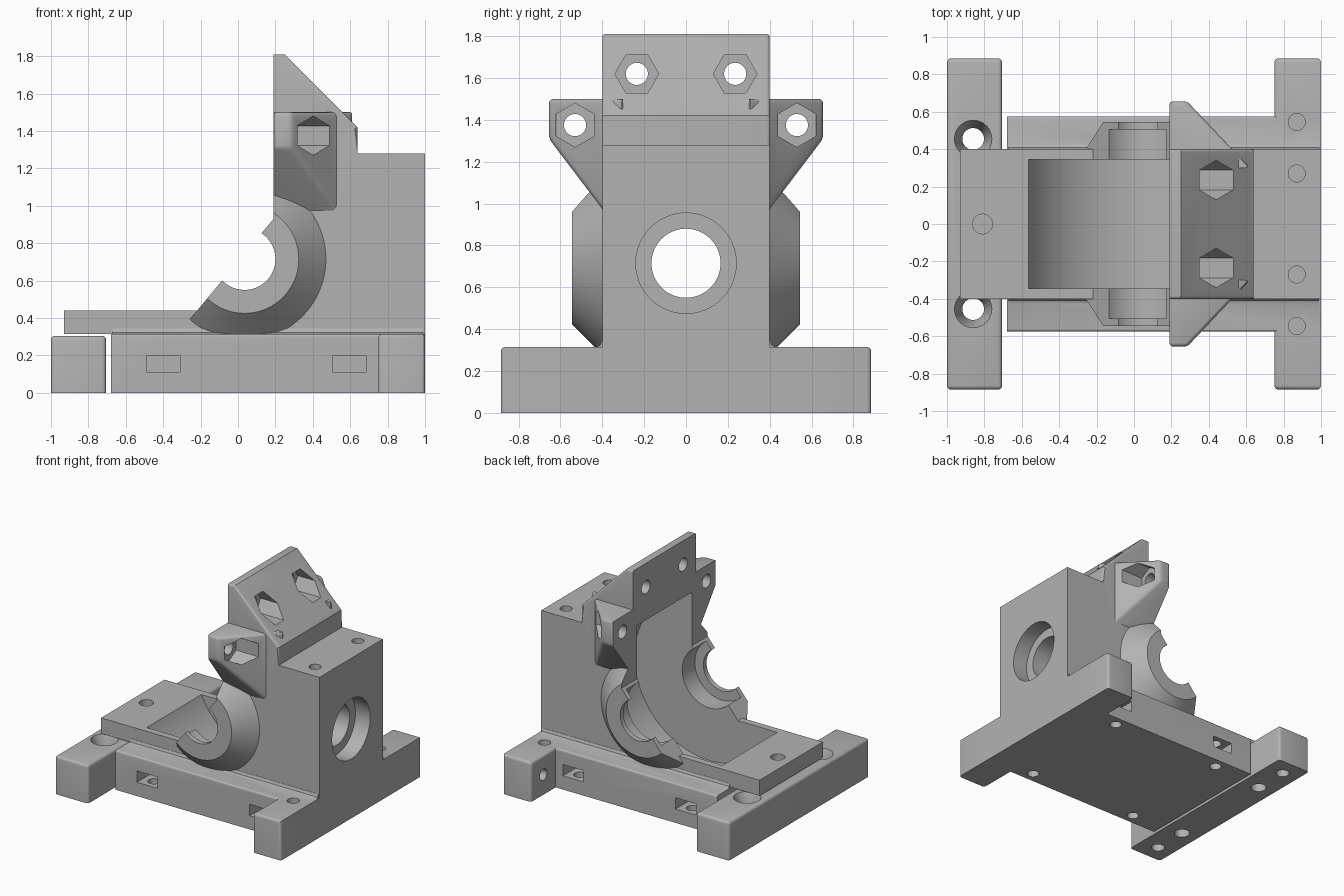
import bpy, bmesh, math

cube = bpy.data.objects.get("Cube")
if cube:
    bpy.data.objects.remove(cube, do_unlink=True)

GREY = bpy.data.materials.new("plain grey")
GREY.use_nodes = True
GREY.diffuse_color = (0.45, 0.45, 0.45, 1)
GREY.node_tree.nodes["Principled BSDF"].inputs["Base Color"].default_value = (0.45, 0.45, 0.45, 1)

CX, CZ = 0.035, 0.715      # centre of the main bore
SIDES = (-1, 1)


def place(axis, u, v, d):
    return {"x": (d, u, v), "y": (u, d, v), "z": (u, v, d)}[axis]


def loft(name, axis, ring_a, a, ring_b, b, bevel=0, rule=None):
    """Solid between two matching outlines, optionally rounding edges chosen by rule."""
    bm = bmesh.new()
    va = [bm.verts.new(place(axis, u, v, a)) for u, v in ring_a]
    vb = [bm.verts.new(place(axis, u, v, b)) for u, v in ring_b]
    n = len(va)
    bm.faces.new(va)
    bm.faces.new(vb)
    for i in range(n):
        j = (i + 1) % n
        bm.faces.new((va[i], va[j], vb[j], vb[i]))
    bmesh.ops.recalc_face_normals(bm, faces=bm.faces)
    if bevel:
        edges = [e for e in bm.edges if rule((e.verts[0].co + e.verts[1].co) / 2)]
        bmesh.ops.bevel(bm, geom=edges, offset=bevel, segments=4, profile=0.5, affect="EDGES")
    mesh = bpy.data.meshes.new(name)
    bm.to_mesh(mesh)
    bm.free()
    mesh.materials.append(GREY)
    ob = bpy.data.objects.new(name, mesh)
    bpy.context.collection.objects.link(ob)
    return ob


def prism(name, axis, pts, a, b, bevel=0, rule=None):
    return loft(name, axis, pts, a, pts, b, bevel, rule)


def box(name, x, y, z, bevel=0, rule=None):
    pts = [(x[0], y[0]), (x[1], y[0]), (x[1], y[1]), (x[0], y[1])]
    return prism(name, "z", pts, z[0], z[1], bevel, rule)


def ring(u, v, r, n=48, turn=0):
    return [(u + r * math.cos(turn + math.tau * i / n), v + r * math.sin(turn + math.tau * i / n))
            for i in range(n)]


def rod(axis, u, v, r, a, b, n=32, turn=0):
    return prism("cutter", axis, ring(u, v, r, n, turn), a, b)


def combine(target, tool, operation="DIFFERENCE"):
    mod = target.modifiers.new("combine", "BOOLEAN")
    mod.operation = operation
    mod.solver = "EXACT"
    mod.object = tool
    bpy.context.view_layer.objects.active = target
    bpy.ops.object.modifier_apply(modifier=mod.name)
    bpy.data.objects.remove(tool, do_unlink=True)


# Main body: shelf, cradle and stepped tower
profile = [(-0.93, 0.315), (-0.93, 0.44), (0.19, 0.44), (0.19, 1.81), (0.25, 1.81), (0.64, 1.42),
           (0.64, 1.28), (1, 1.28), (1, 0), (-0.68, 0), (-0.68, 0.315)]
body = prism("bearing_block", "y", profile, -0.4, 0.4, 0.015,
             lambda c: abs(c.y) > 0.39 and c.z > 1.3 and c.x > 0.2)

# Base plate and foot
combine(body, box("base_plate", (-0.68, 1), (-0.575, 0.575), (0, 0.315), 0.015,
                  lambda c: c.z > 0.3 and abs(c.y) > 0.5), "UNION")
combine(body, box("foot", (0.75, 1), (-0.885, 0.885), (0, 0.315), 0.022,
                  lambda c: c.z > 0.1 and abs(c.y) > 0.8 or c.z > 0.3 and c.x < 0.8), "UNION")

for s in SIDES:
    # Small fillet between base plate and body
    combine(body, prism("fillet", "x", [(s * 0.38, 0.3), (s * 0.43, 0.3), (s * 0.43, 0.315),
                                        (s * 0.41, 0.323), (s * 0.402, 0.345), (s * 0.38, 0.345)],
                        -0.67, 0.99), "UNION")

    # Tapered bearing boss, cut along a slanted split line
    boss = loft("boss", "y", ring(CX, CZ, 0.44, 96), s * 0.395, ring(CX, CZ, 0.29, 96), s * 0.545)
    combine(boss, prism("boss_root", "y", ring(CX, CZ, 0.43, 96), s * 0.33, s * 0.4), "UNION")
    combine(boss, prism("split", "y", [(0.19, 0.93), (0.19, 2), (-1, 2), (-1, -0.498)], -1, 1))
    combine(boss, box("trim", (-1, 1), (-1, 1), (-1, 0.2)))
    combine(body, boss, "UNION")

    # Clamp ear with sloping underside
    plan = [(0.19, 0.3), (0.19, 0.655), (0.285, 0.655), (0.62, 0.3)]
    ear = prism("ear", "z", [(x, s * y) for x, y in plan], 0, 1.5)
    for v in ear.data.vertices:
        if v.co.z < 1:
            v.co.z = 0.975 + (abs(v.co.y) - 0.4) * 1.314
    bm = bmesh.new()
    bm.from_mesh(ear.data)
    edges = [e for e in bm.edges if all(v.co.x > 0.2 or abs(v.co.y) > 0.6 for v in e.verts)]
    bmesh.ops.bevel(bm, geom=edges, offset=0.02, segments=3, profile=0.5, affect="EDGES")
    bm.to_mesh(ear.data)
    bm.free()
    combine(body, ear, "UNION")

# Main cavity, bearing seats and axle opening
for radius, half in ((0.66, 0.345), (0.24, 0.505), (0.165, 0.7)):
    combine(body, rod("y", CX, CZ, radius, -half, half, 96))

# Stepped bore through the tower wall
combine(body, rod("x", 0, CZ, 0.165, 0.4, 1.1, 64))
combine(body, rod("x", 0, CZ, 0.24, 0.87, 1.1, 64))

# Screw hole in the shelf
combine(body, rod("z", -0.81, 0, 0.053, 0.2, 0.6))

for s in SIDES:
    # Clamp bolts with hexagonal nut pockets
    for y, z, turn in ((0.235, 1.62, 0), (0.53, 1.375, math.pi / 6)):
        combine(body, rod("x", s * y, z, 0.053, 0.1, 0.8))
        combine(body, rod("x", s * y, z, 0.105, 0.29, 0.8, 6, turn))
    # Blind holes in the tower top and foot
    combine(body, rod("z", 0.87, s * 0.27, 0.045, 1.0, 1.4))
    combine(body, rod("z", 0.87, s * 0.545, 0.045, 0.1, 0.4))
    combine(body, rod("x", s * 0.73, 0.16, 0.045, 0.6, 0.93))
    # Captive nut slots with bolt holes from below
    for x in (-0.4, 0.595):
        combine(body, box("slot", (x - 0.09, x + 0.09), sorted((s * 0.41, s * 0.7)), (0.11, 0.2)))
        combine(body, rod("z", x, s * 0.49, 0.045, -0.1, 0.25))

# Separate front rail with countersunk and blind holes
rail = box("mounting_rail", (-1, -0.705), (-0.885, 0.885), (0, 0.305), 0.022, lambda c: c.z > 0.05)
for s in SIDES:
    combine(rail, rod("z", -0.86, s * 0.455, 0.058, -0.1, 0.4))
    combine(rail, loft("sink", "z", ring(-0.86, s * 0.455, 0.058, 32), 0.2,
                       ring(-0.86, s * 0.455, 0.102, 32), 0.31))
    combine(rail, rod("z", -0.86, s * 0.74, 0.05, -0.1, 0.2))

# Smooth the curves and keep the edges sharp
for ob in (body, rail):
    bpy.ops.object.select_all(action="DESELECT")
    ob.select_set(True)
    bpy.context.view_layer.objects.active = ob
    bpy.ops.object.shade_smooth_by_angle(angle=math.radians(30))
